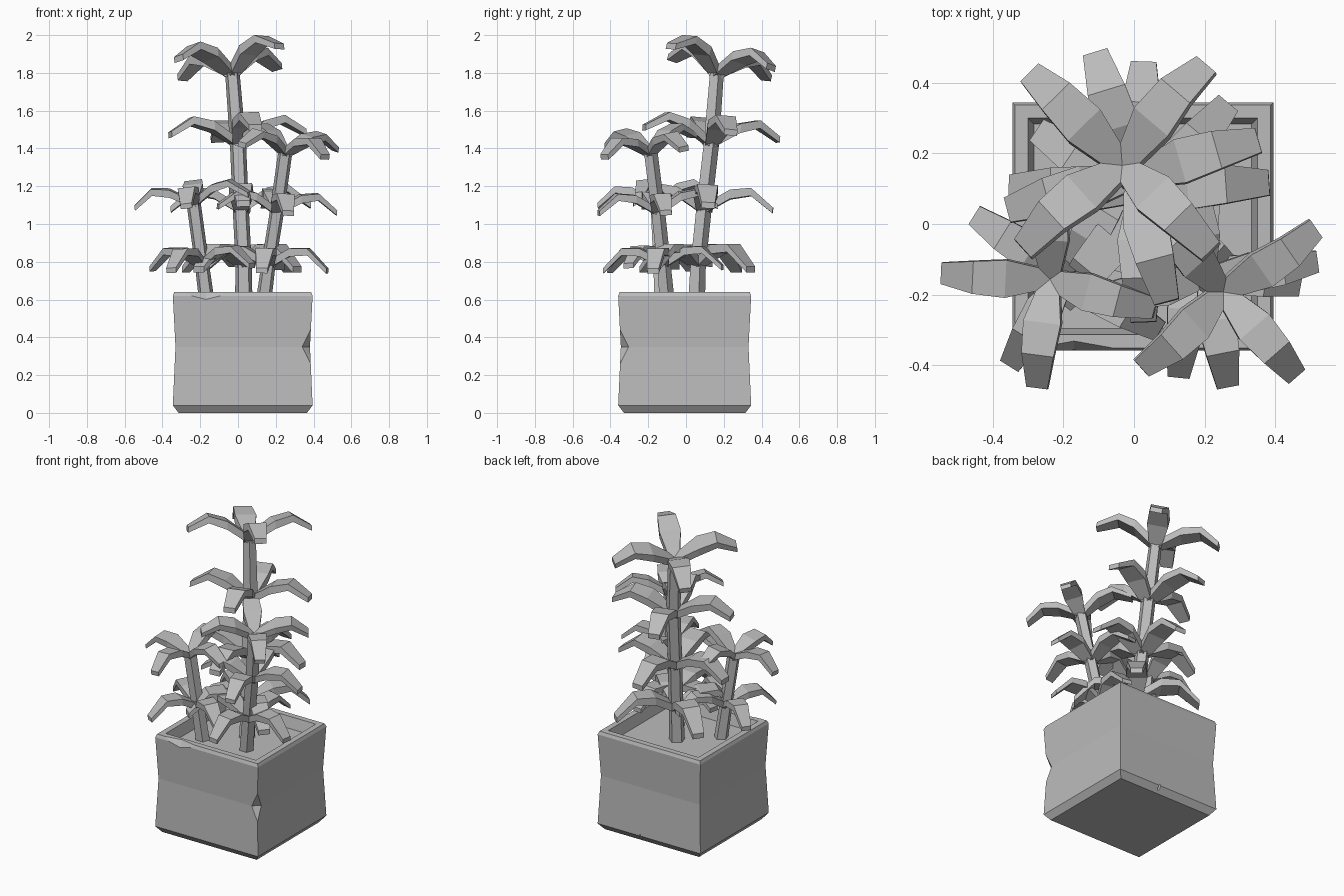
import bpy, bmesh
from math import cos, sin, pi, radians
from mathutils import Vector, Matrix

cube = bpy.data.objects.get("Cube")
if cube:
    bpy.data.objects.remove(cube, do_unlink=True)

grey = bpy.data.materials.new("plain_grey")
grey.use_nodes = True
grey.diffuse_color = (0.5, 0.5, 0.5, 1)
grey.node_tree.nodes["Principled BSDF"].inputs["Base Color"].default_value = (0.5, 0.5, 0.5, 1)


def finish(name, bm):
    bmesh.ops.recalc_face_normals(bm, faces=bm.faces)
    mesh = bpy.data.meshes.new(name)
    bm.to_mesh(mesh)
    bm.free()
    mesh.materials.append(grey)
    obj = bpy.data.objects.new(name, mesh)
    bpy.context.collection.objects.link(obj)
    return obj


def loft(bm, rings):
    """Skin a list of point rings and cap both ends."""
    loops = [[bm.verts.new(p) for p in ring] for ring in rings]
    for a, b in zip(loops, loops[1:]):
        n = len(a)
        for i in range(n):
            bm.faces.new((a[i], a[(i + 1) % n], b[(i + 1) % n], b[i]))
    bm.faces.new(loops[0][::-1])
    bm.faces.new(loops[-1])


# Square planter: profile of (inset, height), ending on the soil
bm = bmesh.new()
profile = [(0.03, 0), (0, 0.04), (0.014, 0.35), (0, 0.62), (0.008, 0.64),
           (0.045, 0.64), (0.062, 0.57)]
corners = [(-1, -1), (1, -1), (1, 1), (-1, 1)]
loft(bm, [[(0.025 + sx * (0.37 - d), -0.007 + sy * (0.352 - d), z) for sx, sy in corners]
          for d, z in profile])
planter = finish("planter", bm)


# Chips knocked out of the planter edges
def chip(centre, size):
    bm = bmesh.new()
    tips = [(cos(i * pi / 2), sin(i * pi / 2), 0) for i in range(4)]
    ring = [bm.verts.new(t) for t in tips]
    for pole in (bm.verts.new((0, 0, 1)), bm.verts.new((0, 0, -1))):
        for i in range(4):
            bm.faces.new((ring[i], ring[(i + 1) % 4], pole))
    bmesh.ops.transform(bm, verts=bm.verts,
                        matrix=Matrix.Translation(centre) @ Matrix.Diagonal((*size, 1)))
    cutter = finish("chip_cutter", bm)
    cutter.hide_render = True
    mod = planter.modifiers.new("chip", 'BOOLEAN')
    mod.operation, mod.object, mod.solver = 'DIFFERENCE', cutter, 'EXACT'
    bpy.context.view_layer.objects.active = planter
    bpy.ops.object.modifier_apply(modifier=mod.name)
    bpy.data.objects.remove(cutter, do_unlink=True)


chip((0.39, -0.355, 0.35), (0.06, 0.06, 0.11))
chip((-0.17, -0.362, 0.67), (0.28, 0.05, 0.075))
chip((0.09, 0.35, 0.02), (0.02, 0.03, 0.04))

# Arched leaf outline: distance out, height of top face, half width, thickness
LEAF = [(0.0, 0.03, 0.03, 0.05), (0.14, 0.125, 0.064, 0.05),
        (0.25, 0.155, 0.055, 0.042), (0.37, 0.085, 0.036, 0.032)]


def whorl(name, node, angles, tilt, droop, scale):
    """Four arched leaves around a stem node, leaning with the tilt."""
    bm = bmesh.new()
    lean = Vector((0, 0, 1)).rotation_difference(Vector((*tilt, 1))).to_matrix()
    for angle in angles:
        turn = lean @ Matrix.Rotation(radians(angle), 3, 'Z')
        rings = []
        for out, top, half, thick in LEAF:
            top -= droop * (out / LEAF[-1][0]) ** 2
            ring = [(out, -half, top - thick), (out, half, top - thick),
                    (out, half, top), (out, -half, top)]
            rings.append([Vector(node) + turn @ Vector(p) * scale for p in ring])
        loft(bm, rings)
    finish(name, bm)


def stem(name, path, radius):
    bm = bmesh.new()
    loft(bm, [[(x + radius * k * cos(i * 2 * pi / 5 + 0.3),
                y + radius * k * sin(i * 2 * pi / 5 + 0.3), z) for i in range(5)]
              for k, (x, y, z) in zip((1.1, 1, 1, 1, 0.9), path)])
    finish(name, bm)


def plant(name, base, nodes, radius, scale):
    """A stem through its nodes, with a whorl of leaves at each node."""
    top = nodes[-1][0]
    stem(name + "_stem", [base] + [n[0] for n in nodes[:-1]]
         + [(top[0], top[1], top[2] + 0.01)], radius)
    for i, (node, angles, tilt, droop) in enumerate(nodes):
        whorl(f"{name}_leaves_{i + 1}", node, angles, tilt, droop, scale)


plant("tall_plant", (0.03, 0.05, 0.55), [
    ((0.03, 0.06, 0.78), (50, 146, 230, 320), (0, 0), 0.09),
    ((0.015, 0.09, 1.07), (4, 88, 178, 272), (-0.03, 0.05), 0.05),
    ((0.0, 0.13, 1.42), (16, 107, 195, 285), (-0.04, 0.08), 0.01),
    ((-0.03, 0.16, 1.79), (49, 135, 222, 315), (-0.12, 0.21), 0.0),
], 0.045, 1.0)

plant("left_plant", (0.13, -0.1, 0.55), [
    ((0.16, -0.12, 0.78), (-10, 80, 170, 264), (0.03, -0.03), 0.09),
    ((0.205, -0.15, 1.06), (8, 100, 190, 281), (0.06, -0.05), 0.05),
    ((0.25, -0.19, 1.37), (35, 132, 222, 311), (0.14, -0.12), 0.02),
], 0.04, 0.86)

plant("right_plant", (-0.16, -0.13, 0.55), [
    ((-0.19, -0.14, 0.78), (58, 148, 238, 328), (-0.05, -0.03), 0.08),
    ((-0.235, -0.155, 1.1), (86, 177, 263, 345), (-0.13, -0.08), 0.04),
], 0.04, 0.84)
